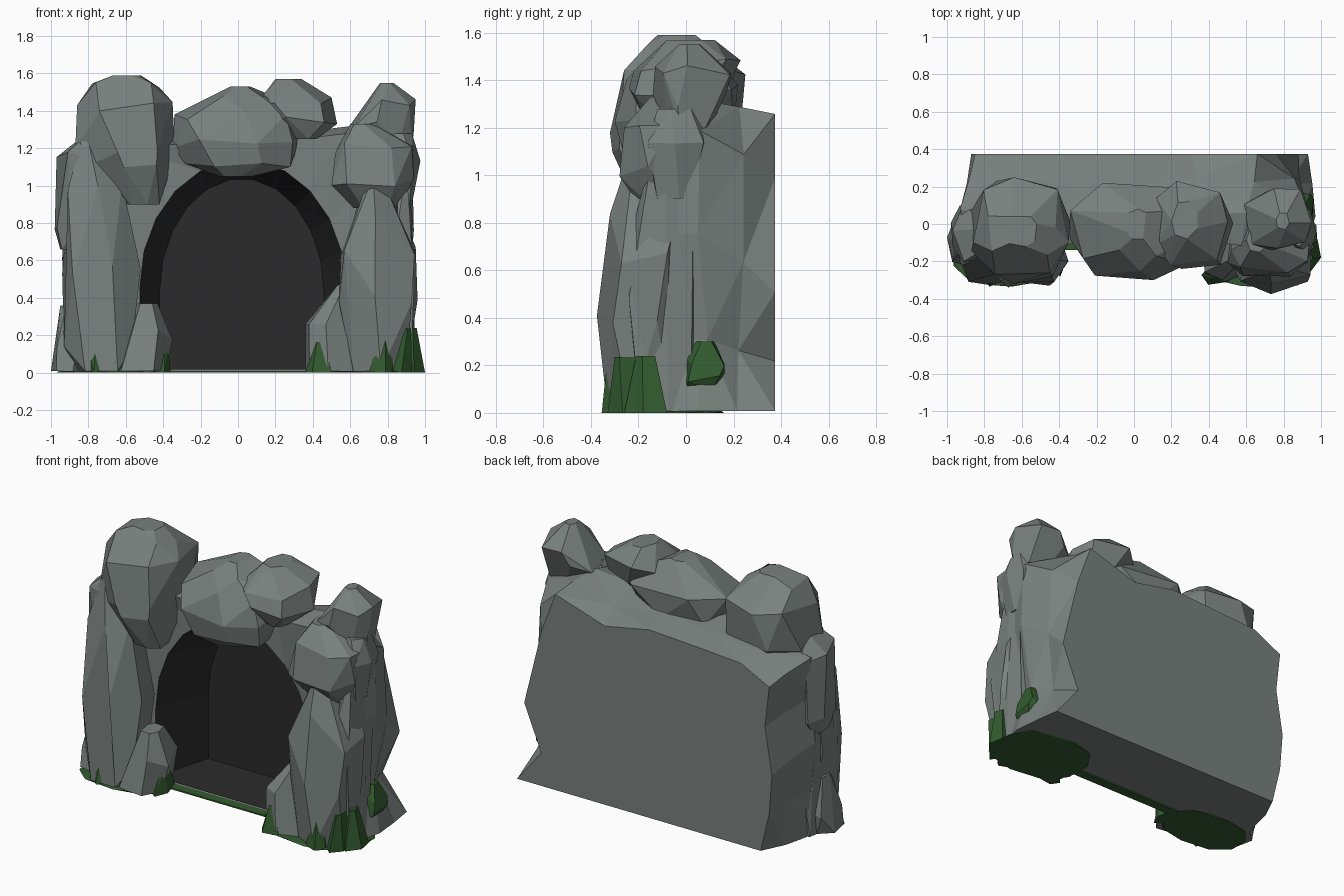
import bpy, bmesh, math, random

if "Cube" in bpy.data.objects:
    bpy.data.objects.remove(bpy.data.objects["Cube"], do_unlink=True)


def material(name, r, g, b):
    m = bpy.data.materials.new(name)
    m.use_nodes = True
    m.diffuse_color = (r, g, b, 1)
    m.node_tree.nodes["Principled BSDF"].inputs["Base Color"].default_value = (r, g, b, 1)
    return m


STONE = material("grey_stone", .19, .22, .21)
DARK = material("dark_interior", .024, .024, .024)
GRASS = material("moss_green", .032, .105, .028)
GROUND = .008


def finish(bm, name, *mats):
    me = bpy.data.meshes.new(name)
    bm.to_mesh(me)
    bm.free()
    for m in mats:
        me.materials.append(m)
    ob = bpy.data.objects.new(name, me)
    bpy.context.collection.objects.link(ob)
    return ob


def fit(values, lo, hi):
    a, b = min(values), max(values)
    return [lo + (v - a) / (b - a) * (hi - lo) for v in values]


def blunt(v):
    return math.copysign(abs(v) ** .8, v)


def rock(name, rings, seed, sides=6, mat=STONE):
    """Faceted hull through uneven rings given as (z, x0, x1, y0, y1)."""
    rng = random.Random(seed)
    bm = bmesh.new()
    for k, (z, x0, x1, y0, y1) in enumerate(rings):
        phase = rng.random() * math.tau
        angles = [phase + math.tau * (i + rng.uniform(-.2, .2)) / sides for i in range(sides)]
        xs = fit([blunt(math.cos(a)) for a in angles], x0, x1)
        ys = fit([blunt(math.sin(a)) for a in angles], y0, y1)
        wobble = .03 if 0 < k < len(rings) - 1 else 0
        for x, y in zip(xs, ys):
            bm.verts.new((x, y, z + rng.uniform(-wobble, wobble)))
    bmesh.ops.convex_hull(bm, input=bm.verts)
    loose = [v for v in bm.verts if not v.link_faces]
    bmesh.ops.delete(bm, geom=loose, context='VERTS')
    bmesh.ops.dissolve_limit(bm, angle_limit=math.radians(16), verts=bm.verts, edges=bm.edges)
    bmesh.ops.recalc_face_normals(bm, faces=bm.faces)
    return finish(bm, name, mat)


# Cave body: outlines run from the -x foot over the top to the +x foot
back = [(-.79, 0), (-.85, .25), (-.87, .5), (-.82, .8), (-.85, 1.06), (-.65, 1.16), (-.36, 1.18),
        (0, 1.2), (.31, 1.14), (.66, 1.25), (.76, .98), (.88, .5), (.76, .21), (.93, 0)]
middle = [(-.9, 0), (-.92, .3), (-.94, .6), (-.93, .9), (-.93, 1.15), (-.65, 1.25), (-.35, 1.25),
          (0, 1.28), (.35, 1.28), (.6, 1.31), (.93, 1.18), (.94, .75), (.9, .3), (.97, 0)]
count = len(back)


def arch(cx, rx, rz, spring):
    arc = [math.pi * (1 - i / (count - 3)) for i in range(count - 2)]
    pts = [(cx + rx * math.cos(a), spring + rz * math.sin(a)) for a in arc]
    return [(pts[0][0], 0)] + pts + [(pts[-1][0], 0)]


rng = random.Random(4)
bm = bmesh.new()


def ring(points, y, wobble=0):
    return [bm.verts.new((x, y + rng.uniform(-wobble, wobble), z)) for x, z in points]


rings = [ring(back, .375),
         ring([((a + c) / 2 + rng.uniform(-.03, .02), (b + d) / 2)
               for (a, b), (c, d) in zip(back, middle)], .22, .03),
         ring(middle, .06, .03),
         ring([(x * .96, z * .97) for x, z in middle], -.1, .02),
         ring(arch(.025, .55, .68, .45), -.08),
         ring(arch(.02, .44, .61, .42), .3)]
for k, (a, b) in enumerate(zip(rings, rings[1:])):
    for i in range(count - 1):
        f = bm.faces.new((a[i], a[i + 1], b[i + 1], b[i]))
        f.material_index = 1 if k == 4 else 0
# Back wall, recess wall, recess floor and underside
bm.faces.new(rings[0])
bm.faces.new(rings[5]).material_index = 1
bm.faces.new((rings[4][0], rings[4][-1], rings[5][-1], rings[5][0])).material_index = 1
under = [r[0] for r in rings[:5]] + [r[-1] for r in reversed(rings[:5])]
bm.faces.new([bm.verts.new(v.co) for v in under])
bmesh.ops.translate(bm, verts=[v for r in rings[4:] for v in (r[0], r[-1])], vec=(0, 0, .008))
bmesh.ops.translate(bm, verts=bm.verts, vec=(0, 0, GROUND))
bmesh.ops.triangulate(bm, faces=[f for f in bm.faces if len(f.verts) == 4])
bmesh.ops.recalc_face_normals(bm, faces=bm.faces)
finish(bm, "cave_body", STONE, DARK)

# Crown boulders
rock("crown_boulder_right", [(.9, -.62, -.42, -.22, -.05), (1.1, -.78, -.35, -.31, .15),
                             (1.2, -.87, -.34, -.32, .23), (1.42, -.86, -.35, -.27, .25),
                             (1.53, -.78, -.42, -.2, .15), (1.59, -.69, -.52, -.12, .04)], 3, 7)
rock("crown_boulder_middle", [(1.05, -.1, .08, -.22, -.08), (1.11, -.28, .28, -.27, .1),
                              (1.22, -.35, .33, -.3, .2), (1.38, -.34, .36, -.25, .22),
                              (1.46, -.13, .25, -.17, .15), (1.53, -.04, .08, -.08, .08)], 8, 7)
rock("crown_boulder_left", [(1.25, .3, .42, -.18, .02), (1.36, .14, .53, -.24, .16),
                            (1.46, .11, .5, -.22, .23), (1.57, .2, .34, -.08, .12)], 5, 7)
rock("crown_boulder_far_left", [(1.2, .7, .93, -.08, .1), (1.32, .59, .94, -.14, .17),
                                (1.45, .68, .95, -.13, .19), (1.55, .76, .83, -.03, .06)], 12)

# Shoulder rocks
rock("shoulder_rock_left", [(.88, .62, .86, -.2, -.02), (1.02, .5, .94, -.28, .02),
                            (1.2, .52, .94, -.26, .03), (1.33, .6, .72, -.15, -.03)], 6, 7)
rock("shoulder_ledge_left", [(.9, .84, .93, -.13, .02), (1.15, .8, .975, -.16, .08),
                             (1.28, .82, .93, -.12, .06)], 16)
rock("shoulder_rock_right", [(.66, -.95, -.85, -.12, .04), (.76, -.98, -.8, -.18, .1),
                             (1.16, -.97, -.75, -.2, .1), (1.24, -.86, -.76, -.16, .04)], 9)

# Tall standing stones on both sides of the opening
rock("standing_stone_right", [(GROUND, -.86, -.6, -.32, .02), (.15, -.93, -.57, -.33, .03),
                              (.55, -.94, -.52, -.34, .05), (1, -.91, -.62, -.27, .04),
                              (1.24, -.84, -.78, -.2, -.1)], 21)
rock("standing_stone_left", [(GROUND, .6, .9, -.33, -.02), (.4, .54, .96, -.375, .02),
                             (.65, .55, .95, -.36, .02), (.85, .61, .9, -.32, .01),
                             (1.05, .7, .77, -.25, -.1)], 14)
rock("outer_stone_left", [(GROUND, .8, .95, -.2, .02), (.5, .8, .995, -.24, .04),
                          (.8, .82, .96, -.22, .03), (1.1, .84, .92, -.14, 0)], 18)
rock("outer_stone_right", [(GROUND, -.93, -.8, -.2, .08), (.45, -.945, -.75, -.25, .12),
                           (.8, -.94, -.75, -.22, .12), (1.1, -.9, -.78, -.15, .06)], 19)
rock("outer_foot_right", [(GROUND, -1, -.82, -.22, 0), (.15, -1, -.82, -.2, .02),
                          (.36, -.95, -.85, -.14, -.02)], 11)

# Low rocks at the mouth
rock("mouth_rock_right", [(GROUND, -.66, -.39, -.33, -.03), (.2, -.61, -.35, -.31, -.03),
                          (.37, -.54, -.43, -.24, -.1)], 7)
rock("mouth_rock_left", [(GROUND, .36, .64, -.31, -.02), (.24, .36, .62, -.3, -.03),
                         (.47, .53, .6, -.2, -.08)], 13)

# Moss pads under the stones
pads = [("right", -.97, -.4, -.335, .03), ("left", .36, .98, -.34, .16)]
for side, x0, x1, y0, y1 in pads:
    rock("moss_pad_" + side, [(0, x0, x1, y0, y1), (GROUND, x0 + .01, x1 - .01, y0 + .01, y1 - .01)],
         2, 10, GRASS)

# Blunt moss leaves: foot x and y range, then height and tip x and y
leaves = [(-.81, -.69, -.335, -.22, .12, -.77, -.27), (-.45, -.36, -.28, -.08, .15, -.4, -.18),
          (.36, .51, -.325, -.2, .165, .44, -.25), (.7, .83, -.355, -.2, .235, .79, -.29),
          (.81, .93, -.33, -.15, .235, .9, -.26), (.86, 1, -.26, -.08, .24, .93, -.17)]
for i, (x0, x1, y0, y1, h, tx, ty) in enumerate(leaves):
    rock(f"moss_leaf_{i}", [(0, x0, x1, y0, y1),
                            (h, tx - .025, tx + .025, ty - .04, ty + .04)], 30 + i, 5, GRASS)
rock("moss_side_tuft", [(.1, .84, .93, 0, .14), (.15, .84, .96, -.01, .165),
                        (.22, .84, .95, 0, .165), (.3, .86, .92, .04, .12)], 40, 5, GRASS)

# Thin moss strip along the mouth floor
bm = bmesh.new()
corners = [(-.42, -.14), (.45, -.14), (.45, -.08), (-.42, -.08)]
strip = bm.faces.new([bm.verts.new((x, y, 0)) for x, y in corners])
top = bmesh.ops.extrude_face_region(bm, geom=[strip])["geom"]
bmesh.ops.translate(bm, verts=[v for v in top if isinstance(v, bmesh.types.BMVert)], vec=(0, 0, .009))
bmesh.ops.recalc_face_normals(bm, faces=bm.faces)
finish(bm, "moss_threshold", GRASS)
